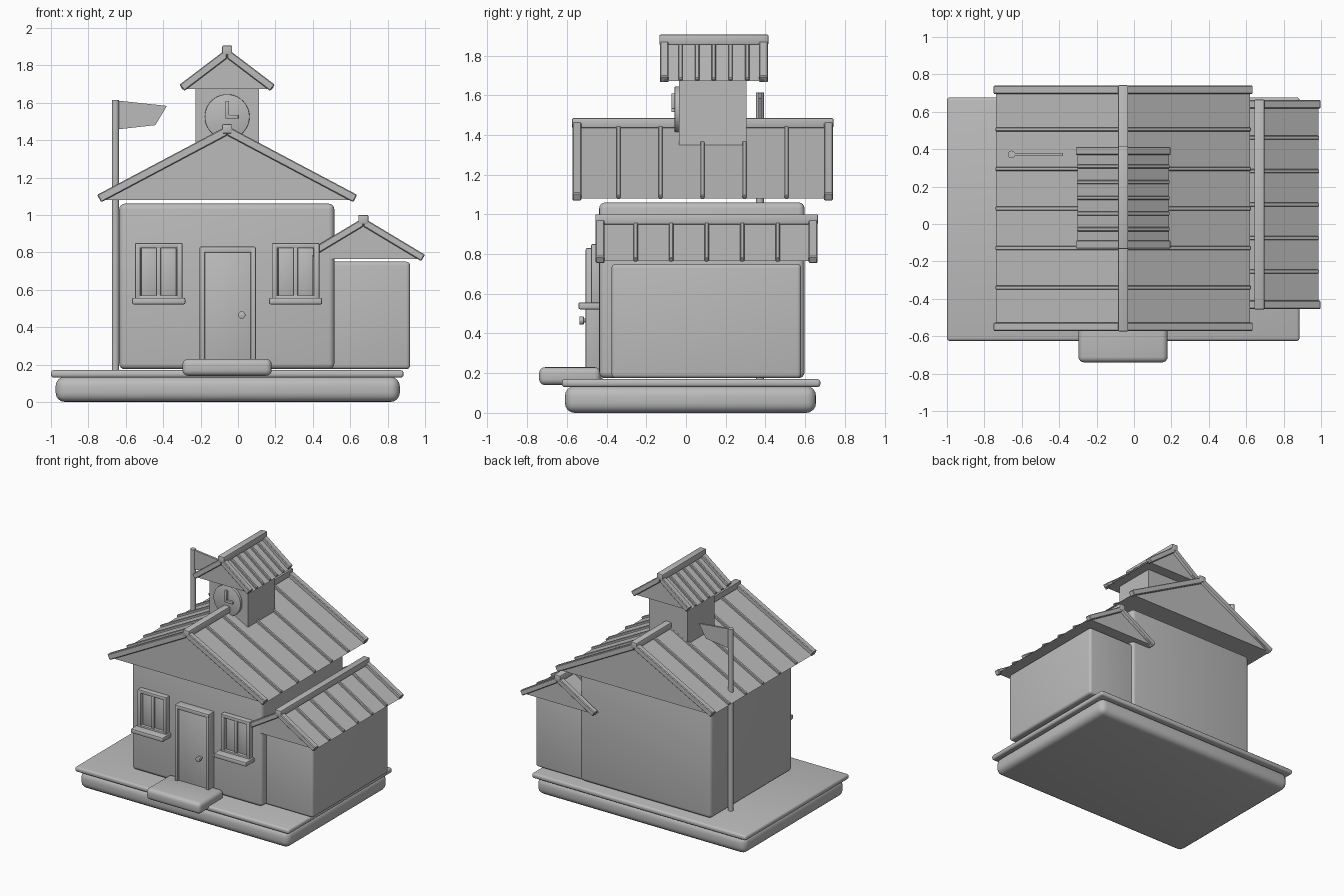
import bpy, bmesh, math
from mathutils import Matrix

if "Cube" in bpy.data.objects:
    bpy.data.objects.remove(bpy.data.objects["Cube"])

grey = bpy.data.materials.new("plain grey")
grey.diffuse_color = (0.5, 0.5, 0.5, 1)
grey.use_nodes = True
grey.node_tree.nodes["Principled BSDF"].inputs["Base Color"].default_value = grey.diffuse_color
CX = -0.058  # centre line of the main house


def finish(name, bm, bevel=0, segments=2):
    """Turn a bmesh into a named, optionally bevelled object."""
    bmesh.ops.recalc_face_normals(bm, faces=bm.faces)
    if bevel:
        bmesh.ops.bevel(bm, geom=bm.edges[:], offset=bevel, segments=segments,
                        profile=0.5, affect='EDGES', clamp_overlap=True)
    mesh = bpy.data.meshes.new(name)
    bm.to_mesh(mesh)
    bm.free()
    mesh.materials.append(grey)
    ob = bpy.data.objects.new(name, mesh)
    bpy.context.collection.objects.link(ob)
    bpy.ops.object.select_all(action='DESELECT')
    ob.select_set(True)
    bpy.context.view_layer.objects.active = ob
    bpy.ops.object.shade_smooth_by_angle(angle=math.radians(35))
    return ob


def box(name, x, y, z, bevel=0, segments=2):
    """Box from (min, max) ranges."""
    bm = bmesh.new()
    bmesh.ops.create_cube(bm, size=1)
    for v in bm.verts:
        v.co = [(r[0] + r[1]) / 2 + c * (r[1] - r[0]) for c, r in zip(v.co, (x, y, z))]
    return finish(name, bm, bevel, segments)


def extrude(name, points, y0, y1, bevel=0):
    """Extrude an x-z outline along y."""
    bm = bmesh.new()
    face = bm.faces.new([bm.verts.new((x, y0, z)) for x, z in points])
    new = bmesh.ops.extrude_face_region(bm, geom=[face])['geom']
    bmesh.ops.translate(bm, vec=(0, y1 - y0, 0),
                        verts=[v for v in new if isinstance(v, bmesh.types.BMVert)])
    return finish(name, bm, bevel, 1)


def cylinder(name, centre, radius, depth, axis='Z', sides=24, bevel=0):
    bm = bmesh.new()
    rot = Matrix.Rotation(math.pi / 2, 4, 'X') if axis == 'Y' else Matrix()
    bmesh.ops.create_cone(bm, cap_ends=True, segments=sides, radius1=radius,
                          radius2=radius, depth=depth,
                          matrix=Matrix.Translation(centre) @ rot)
    return finish(name, bm, bevel)


def slope_board(name, cx, side, top, half, slope, thick, y0, y1, bevel):
    """One sloping board from the ridge to an eave, cut square at its end."""
    a = math.atan(slope)
    end = top - slope * half
    pts = [(0, top), (half, end),
           (half - thick * math.sin(a), end - thick * math.cos(a)),
           (0, top - thick / math.cos(a))]
    extrude(name, [(cx + side * x, z) for x, z in pts], y0, y1, bevel)


def roof(name, cx, y0, y1, base, apex, slope, top, half, thick, cap, ribs):
    """Solid gable with edge boards, seam ribs and a ridge cap."""
    w = (apex - base) / slope
    extrude(name + "_gable", [(cx - w, base), (cx + w, base), (cx, apex)],
            y0 + 0.02, y1 - 0.02)
    for side in (-1, 1):
        for ya in (y0, y1 - 0.045):
            slope_board(name + "_edge_board", cx, side, top, half, slope, thick,
                        ya, ya + 0.045, 0.005)
        for y in ribs:
            slope_board(name + "_rib", cx, side, apex + 0.018, w + 0.005, slope, 0.022,
                        y - 0.011, y + 0.011, 0.004)
    box(name + "_ridge_cap", (cx - 0.027, cx + 0.027), (y0 - 0.002, y1 + 0.002),
        (cap - 0.05, cap), 0.006)


# Base and step
box("foundation", (-0.975, 0.865), (-0.61, 0.655), (0, 0.135), 0.05, 4)
box("ground_slab", (-1, 0.885), (-0.625, 0.677), (0.13, 0.17), 0.015, 3)
box("door_step", (-0.297, 0.18), (-0.74, -0.43), (0.14, 0.23), 0.03, 4)

# Walls
box("main_walls", (-0.635, 0.515), (-0.437, 0.597), (0.175, 1.06), 0.03, 4)
box("annex_walls", (0.42, 0.92), (-0.375, 0.58), (0.175, 0.75), 0.02, 4)
box("bell_tower", (CX - 0.17, CX + 0.17), (-0.035, 0.305), (1.1, 1.69))

# Roofs
roof("main_roof", CX, -0.572, 0.74, 1.08, 1.44, 0.53, 1.476, 0.695, 0.045, 1.485,
     [0.083 + 0.2115 * i for i in range(-2, 3)])
roof("annex_roof", 0.67, -0.455, 0.663, 0.765, 0.955, 0.6, 0.985, 0.33, 0.04, 1.0,
     [0.104 + 0.179 * i for i in range(-2, 3)])
roof("tower_roof", CX, -0.132, 0.413, 1.672, 1.858, 0.76, 1.89, 0.255, 0.042, 1.905,
     [0.14 + 0.084 * i for i in range(-2, 3)])

# Door
for x in (-0.205, 0.067):
    box("door_jamb", (x, x + 0.028), (-0.505, -0.42), (0.17, 0.83), 0.006)
box("door_lintel", (-0.205, 0.095), (-0.505, -0.42), (0.798, 0.83), 0.006)
box("door_panel", (-0.18, 0.07), (-0.49, -0.42), (0.17, 0.80), 0.005)
cylinder("knob_stem", (0.02, -0.5, 0.465), 0.01, 0.04, 'Y', 16)
cylinder("door_knob", (0.02, -0.526, 0.465), 0.02, 0.022, 'Y', 20, 0.005)

# Windows, one each side of the door
for side in (-1, 1):
    wx = CX + side * 0.366
    for s in (-1, 1):
        c = wx + s * 0.112
        box("window_side", (c - 0.015, c + 0.015), (-0.478, -0.42), (0.54, 0.85), 0.006)
        c = wx + s * 0.052
        box("window_pane", (c - 0.042, c + 0.042), (-0.456, -0.42), (0.56, 0.825), 0.006)
    box("window_head", (wx - 0.127, wx + 0.127), (-0.478, -0.42), (0.822, 0.85), 0.006)
    box("window_foot", (wx - 0.127, wx + 0.127), (-0.478, -0.42), (0.54, 0.57), 0.006)
    box("window_mullion", (wx - 0.012, wx + 0.012), (-0.47, -0.42), (0.55, 0.83), 0.004)
    box("window_sill", (wx - 0.142, wx + 0.142), (-0.542, -0.42), (0.522, 0.557), 0.008)

# Clock
cylinder("clock_face", (CX, -0.04, 1.525), 0.12, 0.034, 'Y', 40, 0.004)
box("minute_hand", (CX - 0.01, CX + 0.01), (-0.073, -0.05), (1.515, 1.61), 0.003)
box("hour_hand", (CX - 0.01, 0.002), (-0.073, -0.05), (1.515, 1.535), 0.003)

# Flag
cylinder("flag_pole", (-0.655, 0.372, 0.89), 0.02, 1.45, 'Z', 16)
extrude("flag", [(-0.65, 1.612), (-0.38, 1.583), (-0.442, 1.48), (-0.65, 1.457)],
        0.364, 0.38)
